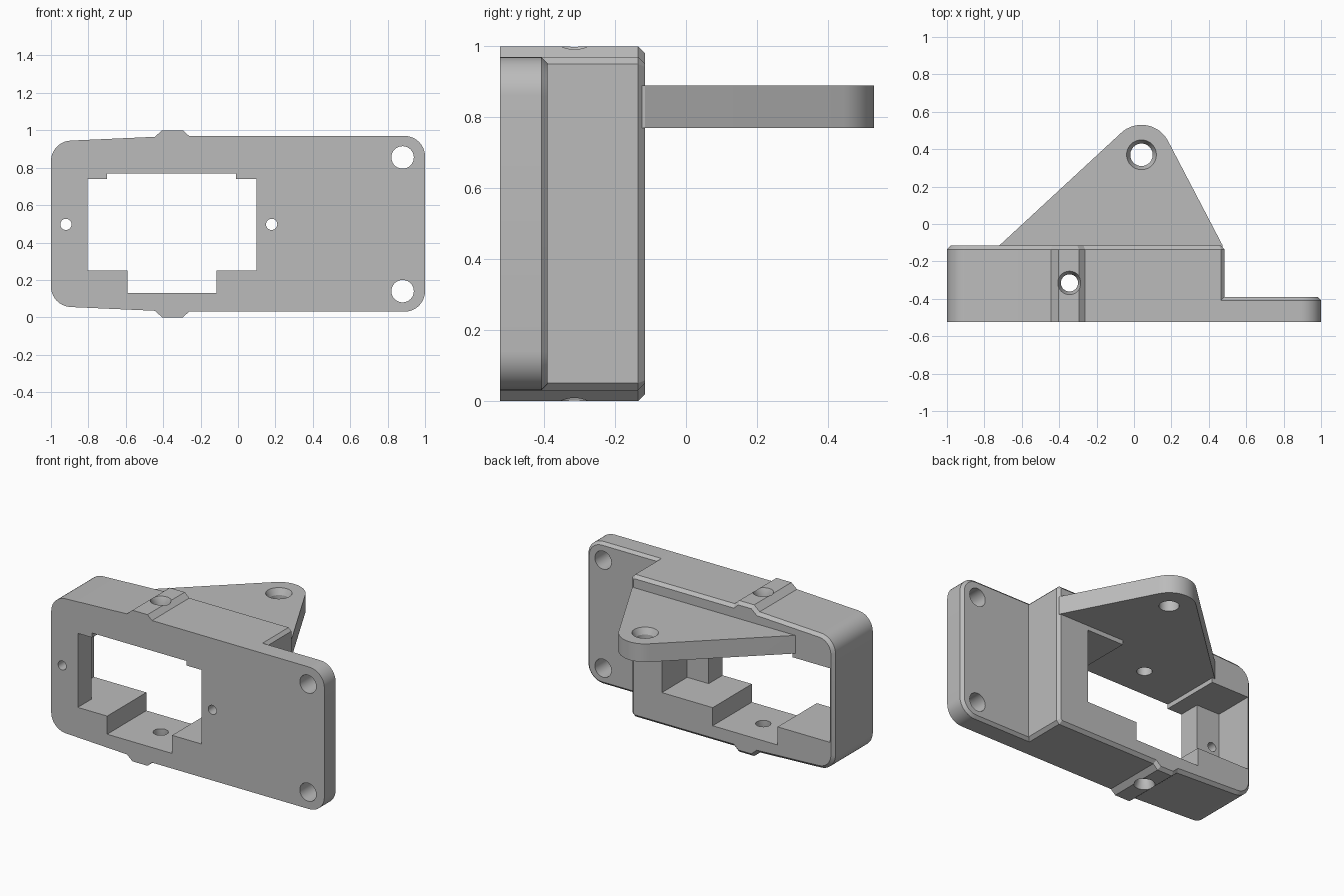
import bpy, bmesh
from math import cos, sin, pi, radians
from mathutils import Vector

cube = bpy.data.objects.get("Cube")
if cube:
    bpy.data.objects.remove(cube, do_unlink=True)

grey = bpy.data.materials.new("plain grey")
grey.use_nodes = True
colour = (0.5, 0.5, 0.5, 1)
grey.diffuse_color = colour
grey.node_tree.nodes["Principled BSDF"].inputs["Base Color"].default_value = colour

FRONT, STEP, BACK = -0.525, -0.39, -0.115   # depth of front, plate back, block back
LOW, HIGH = 0.025, 0.97


def arc(cx, cy, r, start, end, n=10):
    return [(cx + r * cos(radians(start + (end - start) * i / n)),
             cy + r * sin(radians(start + (end - start) * i / n))) for i in range(n + 1)]


def prism(name, points, axis, a, b, chamfer=0):
    """Extrude a 2D outline along y or z from a to b, optionally chamfering the b end."""
    place = (lambda p, t: Vector((p[0], t, p[1]))) if axis == "y" else (lambda p, t: Vector((p[0], p[1], t)))
    bm = bmesh.new()
    face = bm.faces.new([bm.verts.new(place(p, a)) for p in points])
    result = bmesh.ops.extrude_face_region(bm, geom=[face], use_keep_orig=True)["geom"]
    ends = [g for g in result if isinstance(g, bmesh.types.BMVert)]
    bmesh.ops.translate(bm, verts=ends, vec=place((0, 0), b - a))
    bmesh.ops.recalc_face_normals(bm, faces=bm.faces)
    if chamfer:
        edges = [e for e in bm.edges if all(v in ends for v in e.verts)]
        bmesh.ops.bevel(bm, geom=edges, offset=chamfer, segments=1, affect="EDGES", profile=0.5)
    mesh = bpy.data.meshes.new(name)
    bm.to_mesh(mesh)
    bm.free()
    mesh.materials.append(grey)
    obj = bpy.data.objects.new(name, mesh)
    bpy.context.collection.objects.link(obj)
    return obj


def box(name, x0, x1, z0, z1, y0, y1):
    return prism(name, [(x0, z0), (x1, z0), (x1, z1), (x0, z1)], "y", y0, y1)


def cone(name, location, r_low, r_high, depth, turn=0):
    bpy.ops.mesh.primitive_cone_add(vertices=40, radius1=r_low, radius2=r_high, depth=depth,
                                    location=location, rotation=(turn, 0, 0))
    obj = bpy.context.object
    obj.name = name
    obj.data.materials.append(grey)
    return obj


def combine(target, other, operation):
    mod = target.modifiers.new("combine", "BOOLEAN")
    mod.operation = operation
    mod.solver = "EXACT"
    mod.object = other
    bpy.context.view_layer.objects.active = target
    bpy.ops.object.modifier_apply(modifier=mod.name)
    bpy.data.objects.remove(other, do_unlink=True)


def mirrored(top):
    """Close an upper outline with its reflection about mid height."""
    return top + [(x, 1 - z) for x, z in reversed(top)]


# Upper edge shared by block and plate: rounded end, slight taper, raised boss
left_edge = arc(-0.89, 0.835, 0.11, 180, 92) + [(-0.445, 0.965), (-0.405, 1.0), (-0.295, 1.0), (-0.262, HIGH)]

# Deep block behind the window, with chamfered right corners
block = left_edge + [(0.465, HIGH), (0.485, HIGH - 0.02)]
housing = prism("servo_housing", mirrored(block), "y", FRONT, BACK, 0.02)

# Thin mounting plate
plate = [(-0.2, HIGH)] + arc(0.89, HIGH - 0.11, 0.11, 90, 0)
combine(housing, prism("mounting_plate", mirrored(plate), "y", FRONT, STEP, 0.018), "UNION")

# Triangular arm with a round tip
arm = [(0.474, -0.25), (0.474, BACK)] + arc(0.04, 0.37, 0.16, 27.6, 132.7, 16) + [(-0.72, BACK), (-0.72, -0.25)]
combine(housing, prism("arm", arm, "z", 0.77, 0.89), "UNION")

# Window, its upper and lower notches, and the wider cavity behind the front wall
cuts = [
    ("window", -0.805, 0.1, 0.25, 0.74, -0.7, 0.0),
    ("upper_notch", -0.70, -0.01, 0.5, 0.77, -0.7, 0.0),
    ("lower_notch", -0.59, -0.115, 0.13, 0.5, -0.7, 0.0),
    ("cavity", -0.975, 0.257, 0.25, 0.74, -0.38, 0.0),
]
for cut in cuts:
    combine(housing, box(*cut), "DIFFERENCE")

# Screw holes through the front
for x, z, r in [(-0.92, 0.497, 0.03), (0.18, 0.497, 0.03), (0.88, 0.855, 0.06), (0.88, 0.14, 0.06)]:
    combine(housing, cone("screw_hole", (x, -0.45, z), r, r, 0.4, pi / 2), "DIFFERENCE")

# Countersunk vertical holes in the bosses and the arm
for x, y, r, mid, depth in [(-0.345, -0.315, 0.046, 0.5, 1.2), (0.04, 0.37, 0.06, 0.8, 0.4)]:
    combine(housing, cone("bore", (x, y, mid), r, r, depth), "DIFFERENCE")
for x, y, z, r, wide, turn in [(-0.345, -0.315, 0.98, 0.046, 0.063, 0), (-0.345, -0.315, 0.02, 0.046, 0.063, pi),
                               (0.04, 0.37, 0.87, 0.06, 0.08, 0)]:
    combine(housing, cone("countersink", (x, y, z), r, wide, 0.041, turn), "DIFFERENCE")

bpy.ops.object.select_all(action="DESELECT")
housing.select_set(True)
bpy.context.view_layer.objects.active = housing
bpy.ops.object.shade_smooth_by_angle(angle=radians(25))
